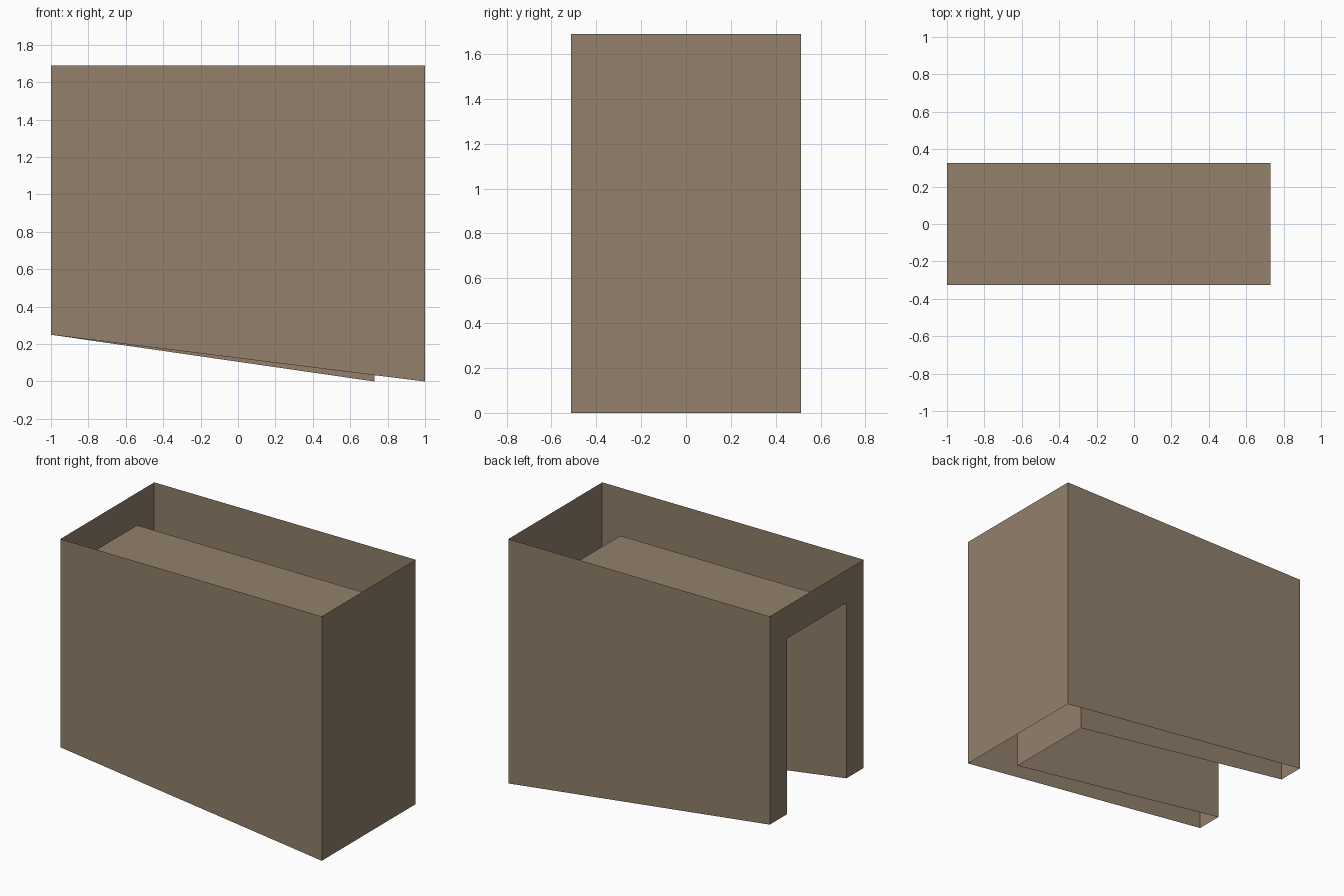
import bpy, bmesh

if "Cube" in bpy.data.objects:
    bpy.data.objects.remove(bpy.data.objects["Cube"])

W, IW = 0.513, 0.325          # outer and inner half widths (y)
X0, X1, XE = -1.0, 1.0, 0.73  # open end, closed end, end of inner channel
TOP, DECK, LOW = 1.69, 1.465, 0.25

mat = bpy.data.materials.new("warm brown")
mat.diffuse_color = (0.287, 0.216, 0.147, 1)
mat.use_nodes = True
mat.node_tree.nodes["Principled BSDF"].inputs["Base Color"].default_value = mat.diffuse_color


def sheet_part(name, panels):
    """Build one object from flat single-sheet panels sharing their edges."""
    bm = bmesh.new()
    for pts in panels:
        bm.faces.new([bm.verts.new(p) for p in pts])
    bmesh.ops.remove_doubles(bm, verts=bm.verts, dist=0.0005)
    me = bpy.data.meshes.new(name)
    bm.to_mesh(me)
    bm.free()
    me.materials.append(mat)
    ob = bpy.data.objects.new(name, me)
    bpy.context.collection.objects.link(ob)
    return ob


def side(y, x_end, top):
    """Side wall with a sloping lower edge, facing away from the centre."""
    pts = [(X0, y, LOW), (x_end, y, 0), (x_end, y, top), (X0, y, top)]
    return pts if y < 0 else pts[::-1]


def end(x, w, top):
    """Closed end wall facing +x."""
    return [(x, -w, 0), (x, w, 0), (x, w, top), (x, -w, top)]


# Outer walls: two sides, closed end, and open end with a doorway cut out
doorway = [(W, LOW), (IW, LOW), (IW, DECK), (-IW, DECK),
           (-IW, LOW), (-W, LOW), (-W, TOP), (W, TOP)]
sheet_part("outer_walls", [
    side(-W, X1, TOP), side(W, X1, TOP), end(X1, W, TOP),
    [(X0, y, z) for y, z in reversed(doorway)][::-1],
])

# Inner channel: two sides, end wall and flat deck
sheet_part("inner_channel", [
    side(-IW, XE, DECK), side(IW, XE, DECK), end(XE, IW, DECK),
    [(X0, -IW, DECK), (XE, -IW, DECK), (XE, IW, DECK), (X0, IW, DECK)],
])

# Make the doorway wall face outwards (-x)
me = bpy.data.objects["outer_walls"].data
bm = bmesh.new()
bm.from_mesh(me)
bm.normal_update()
bmesh.ops.reverse_faces(bm, faces=[
    f for f in bm.faces if f.normal.dot(f.calc_center_median()) < 0 and f.normal.x > 0.5])
bm.to_mesh(me)
bm.free()
